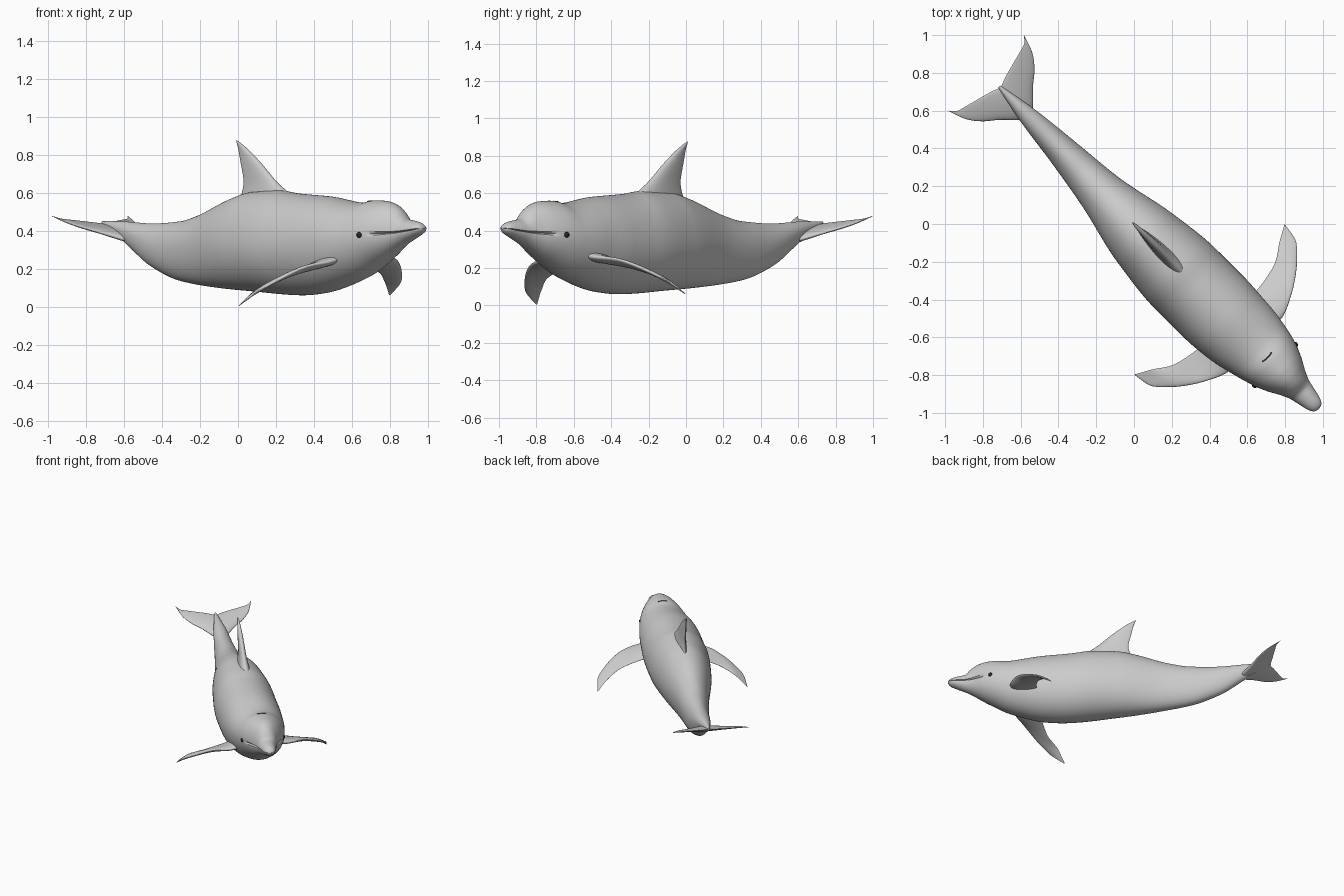
import bpy, bmesh, math
from mathutils import Vector

if "Cube" in bpy.data.objects:
    bpy.data.objects.remove(bpy.data.objects["Cube"])

R2 = math.sqrt(2)


def P(s, t, z):
    """Swim frame (s = towards the snout, t = sideways) to world."""
    return Vector(((s + t) / R2, (t - s) / R2, z))


def curve(pts):
    """Smooth monotone interpolation through (x, value) points."""
    d = [(b[1] - a[1]) / (b[0] - a[0]) for a, b in zip(pts, pts[1:])]
    m = [d[0]] + [0 if a * b <= 0 else 2 * a * b / (a + b) for a, b in zip(d, d[1:])] + [d[-1]]

    def f(x):
        i = 0
        while i < len(pts) - 2 and x > pts[i + 1][0]:
            i += 1
        h = pts[i + 1][0] - pts[i][0]
        u = min(max((x - pts[i][0]) / h, 0), 1)
        return ((2*u**3 - 3*u*u + 1) * pts[i][1] + (u**3 - 2*u*u + u) * h * m[i]
                + (3*u*u - 2*u**3) * pts[i + 1][1] + (u**3 - u*u) * h * m[i + 1])
    return f


def loft(name, rings):
    """Skin closed rings of points and cap both ends."""
    bm = bmesh.new()
    rows = [[bm.verts.new(p) for p in r] for r in rings]
    n = len(rows[0])
    for a, b in zip(rows, rows[1:]):
        for j in range(n):
            k = (j + 1) % n
            bm.faces.new((a[j], a[k], b[k], b[j]))
    bm.faces.new(rows[0])
    bm.faces.new(rows[-1])
    bmesh.ops.recalc_face_normals(bm, faces=bm.faces)
    me = bpy.data.meshes.new(name)
    bm.to_mesh(me)
    bm.free()
    ob = bpy.data.objects.new(name, me)
    bpy.context.collection.objects.link(ob)
    smooth(ob)
    return ob


def smooth(ob):
    bpy.ops.object.select_all(action='DESELECT')
    ob.select_set(True)
    bpy.context.view_layer.objects.active = ob
    bpy.ops.object.shade_smooth_by_angle(angle=math.radians(50))


def fin(name, sections, normal, side=1, roll=0.0, steps=40, n=28):
    """Foil lofted through (leading point, trailing point, thickness)."""
    flat = [list(a) + list(b) + [th] for a, b, th in sections]
    chans = [curve([(i, r[c]) for i, r in enumerate(flat)]) for c in range(7)]
    nrm = Vector(normal).normalized()
    rings = []
    for i in range(steps + 1):
        v = [c(i / steps * (len(flat) - 1)) for c in chans]
        lead, trail = Vector(v[:3]), Vector(v[3:6])
        ring = []
        for j in range(n):
            a = 2 * math.pi * j / n
            u = (1 - math.cos(a)) / 2
            q = lead.lerp(trail, u) + nrm * (v[6] / 2 * math.sin(a) * (1.2 - 0.6 * u))
            ring.append(P(q.x, q.y * side, q.z + roll * q.y * side))
        rings.append(ring)
    return loft(name, rings)


# Body: profiles along the swim axis
top = curve([(-1.02, .45), (-.9, .45), (-.64, .438), (-.42, .45), (-.28, .48), (0, .575),
             (.12, .603), (.32, .612), (.45, .597), (.7, .58), (.94, .548), (1.03, .56),
             (1.1, .557), (1.15, .546), (1.19, .526), (1.22, .502), (1.24, .476),
             (1.26, .462), (1.3, .455), (1.34, .447), (1.37, .434), (1.385, .416)])
bottom = curve([(-1.02, .43), (-.92, .385), (-.83, .33), (-.64, .21), (-.42, .135), (-.14, .1),
                (.14, .08), (.5, .06), (.64, .07), (.92, .145), (1.09, .235), (1.23, .32),
                (1.33, .367), (1.37, .388), (1.385, .408)])
width = curve([(-1.02, .008), (-.92, .028), (-.8, .05), (-.5, .088), (-.25, .122), (.1, .195),
               (.4, .226), (.6, .226), (.8, .212), (.95, .185), (1.05, .158), (1.12, .13),
               (1.19, .092), (1.24, .07), (1.3, .056), (1.35, .043), (1.375, .028), (1.385, .006)])
middle = curve([(-1.02, .44), (-.8, .39), (-.5, .31), (0, .33), (.5, .32), (.9, .36),
                (1.08, .382), (1.2, .388), (1.3, .4), (1.385, .413)])
shift = curve([(-1.02, .01), (-.6, .005), (0, -.013), (.7, -.012), (1.05, 0), (1.385, 0)])

N, ROWS = 96, 200
rings = []
for i in range(ROWS + 1):
    s = -1.02 + 2.405 * math.sin(math.pi / 2 * i / ROWS)
    hi, lo, w, mid = top(s), bottom(s), width(s), middle(s)
    groove = min(max((s - 1.09) / .04, 0), 1) * min(.014, .3 * w)
    ring = []
    for j in range(N):
        a = 2 * math.pi * j / N
        sn = math.sin(a)
        # mouth line: the side vertices are pulled in along the jaw
        half = w - (groove if j in (0, N // 2) else 0)
        z = mid + sn * ((hi - mid) if sn > 0 else (mid - lo))
        ring.append(P(s, shift(s) + half * math.cos(a), z))
    rings.append(ring)
loft("body", rings)

# Dorsal fin
fin("dorsal_fin", [((l, 0, z), (r, 0, z), th) for z, l, r, th in [
    (.55, .43, .0, .1), (.60, .37, .03, .078), (.66, .283, .042, .056), (.76, .165, .02, .04),
    (.83, .07, .003, .026), (.865, .012, -.01, .014), (.876, -.008, -.014, .004)]], (0, 1, 0))

# Flippers and tail flukes, one per side
FLIPPER = [((.91, .10, .275), (.69, .10, .25), .07), ((.905, .2, .25), (.707, .21, .215), .05),
           ((.856, .32, .232), (.68, .365, .165), .034), ((.755, .465, .16), (.61, .48, .11), .024),
           ((.655, .548, .088), (.58, .535, .06), .014), ((.572, .562, .034), (.565, .56, .034), .003)]
FLUKE = [(-.015, -.78, -1.0, .05), (.04, -.81, -1.026, .042), (.124, -.892, -1.05, .028),
         (.2, -.957, -1.07, .018), (.25, -1.025, -1.085, .011), (.282, -1.113, -1.118, .003)]


def fluke_z(s):
    return .36 + (-.83 - s) * .41


for side, tag in ((1, "left"), (-1, "right")):
    fin("flipper_" + tag, FLIPPER, (-.15, .5, .85), side, roll=.05)
    ob = fin("fluke_" + tag, [((l, t, fluke_z(l)), (r, t, fluke_z(r)), th)
                              for t, l, r, th in FLUKE], (.38, 0, .92), side)
    ob.location = P(0, .012, 0)

# Eyes
dark = bpy.data.materials.new("dark")
dark.diffuse_color = (.02, .02, .02, 1)
dark.use_nodes = True
dark.node_tree.nodes["Principled BSDF"].inputs["Base Color"].default_value = dark.diffuse_color
for side, tag in ((1, "left"), (-1, "right")):
    bpy.ops.mesh.primitive_uv_sphere_add(segments=24, ring_count=16, radius=.016,
                                         location=P(1.055, side * .15, .378))
    eye = bpy.context.object
    eye.name = "eye_" + tag
    eye.data.materials.append(dark)
    smooth(eye)

# Blowhole slit
cu = bpy.data.curves.new("blowhole", 'CURVE')
cu.dimensions = '3D'
cu.bevel_depth = .003
sp = cu.splines.new('POLY')
sp.points.add(8)
for i, p in enumerate(sp.points):
    t = (i - 4) / 4 * .034
    sn = math.sqrt(1 - (t / width(1.0)) ** 2)
    p.co = (*P(1.0 - 4 * t * t, t, middle(1.0) + (top(1.0) - middle(1.0)) * sn), 1)
cu.materials.append(dark)
bpy.context.collection.objects.link(bpy.data.objects.new("blowhole", cu))
